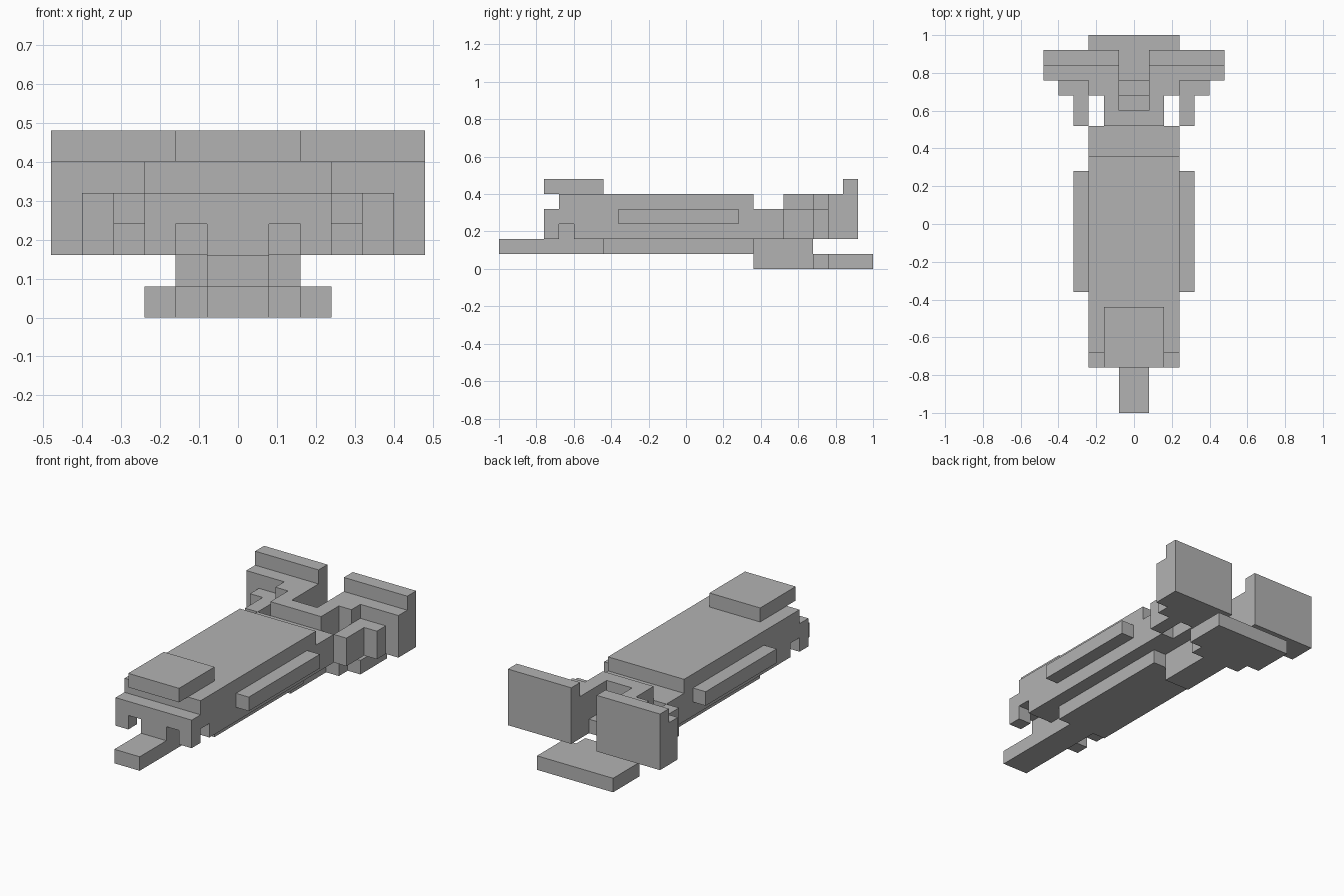
import bpy
import bmesh

U = 0.08  # block size

cube = bpy.data.objects.get("Cube")
if cube:
    bpy.data.objects.remove(cube, do_unlink=True)

grey = bpy.data.materials.new("plain_grey")
grey.use_nodes = True
grey.diffuse_color = (0.45, 0.45, 0.45, 1)
grey.node_tree.nodes["Principled BSDF"].inputs["Base Color"].default_value = (0.45, 0.45, 0.45, 1)


def prism(name, outline, low, high):
    """Extrude a plan outline, given in blocks (x, distance from the nose)."""
    bm = bmesh.new()
    verts = [bm.verts.new((x * U, y * U - 1, low * U)) for x, y in outline]
    face = bm.faces.new(verts)
    lifted = bmesh.ops.extrude_face_region(bm, geom=[face])["geom"]
    top = [v for v in lifted if isinstance(v, bmesh.types.BMVert)]
    bmesh.ops.translate(bm, verts=top, vec=(0, 0, (high - low) * U))
    bmesh.ops.recalc_face_normals(bm, faces=bm.faces)
    mesh = bpy.data.meshes.new(name)
    bm.to_mesh(mesh)
    bm.free()
    mesh.materials.append(grey)
    bpy.context.collection.objects.link(bpy.data.objects.new(name, mesh))


def mirror(points):
    return [(-x, y) for x, y in reversed(points)]


def centred(name, half, low, high):
    """One part symmetric about the middle, from its left edge."""
    prism(name, half + mirror(half), low, high)


def pair(name, outline, low, high):
    """A left part and its mirrored right twin."""
    prism("left_" + name, outline, low, high)
    prism("right_" + name, mirror(outline), low, high)


def rect(x0, x1, y0, y1):
    return [(x0, y0), (x1, y0), (x1, y1), (x0, y1)]


# Belly: narrow nose widening into the floor
centred("nose_and_floor", [(1, 0), (1, 7), (2, 7), (2, 17)], 1, 2)

# Keel and stepped tail plate
centred("keel", [(1, 17), (1, 21)], 1, 2)
centred("tail_plate", [(1, 17), (1, 21), (2, 21), (2, 22), (3, 22), (3, 25)], 0, 1)

# Hull layers, with channels around the front feet
centred("hull_lower", [(1, 3), (1, 5), (3, 5), (3, 19)], 2, 3)
pair("front_foot", rect(2, 3, 3, 4), 2, 3)
centred("hull_middle", [(3, 3), (3, 19)], 3, 4)
centred("hull_upper", [(3, 4), (3, 17)], 4, 5)
centred("canopy", [(2, 3), (2, 7)], 5, 6)
pair("side_rail", rect(3, 4, 8, 16), 3, 4)

# Rear bridge with steps down between the wings
centred("rear_bridge", [(2, 19), (2, 20)], 2, 5)
centred("upper_step", [(1, 20), (1, 21)], 2, 4)
centred("lower_step", [(1, 21), (1, 22)], 2, 3)

# Wings, their raised rear panels and the side pods
pair("wing", [(1, 20), (2, 20), (2, 21), (3, 21), (3, 22), (6, 22), (6, 23), (1, 23)], 2, 5)
pair("rear_panel", rect(1, 6, 23, 24), 2, 6)
pair("side_pod", [(3, 19), (4, 19), (4, 21), (5, 21), (5, 22), (3, 22)], 2, 4)
